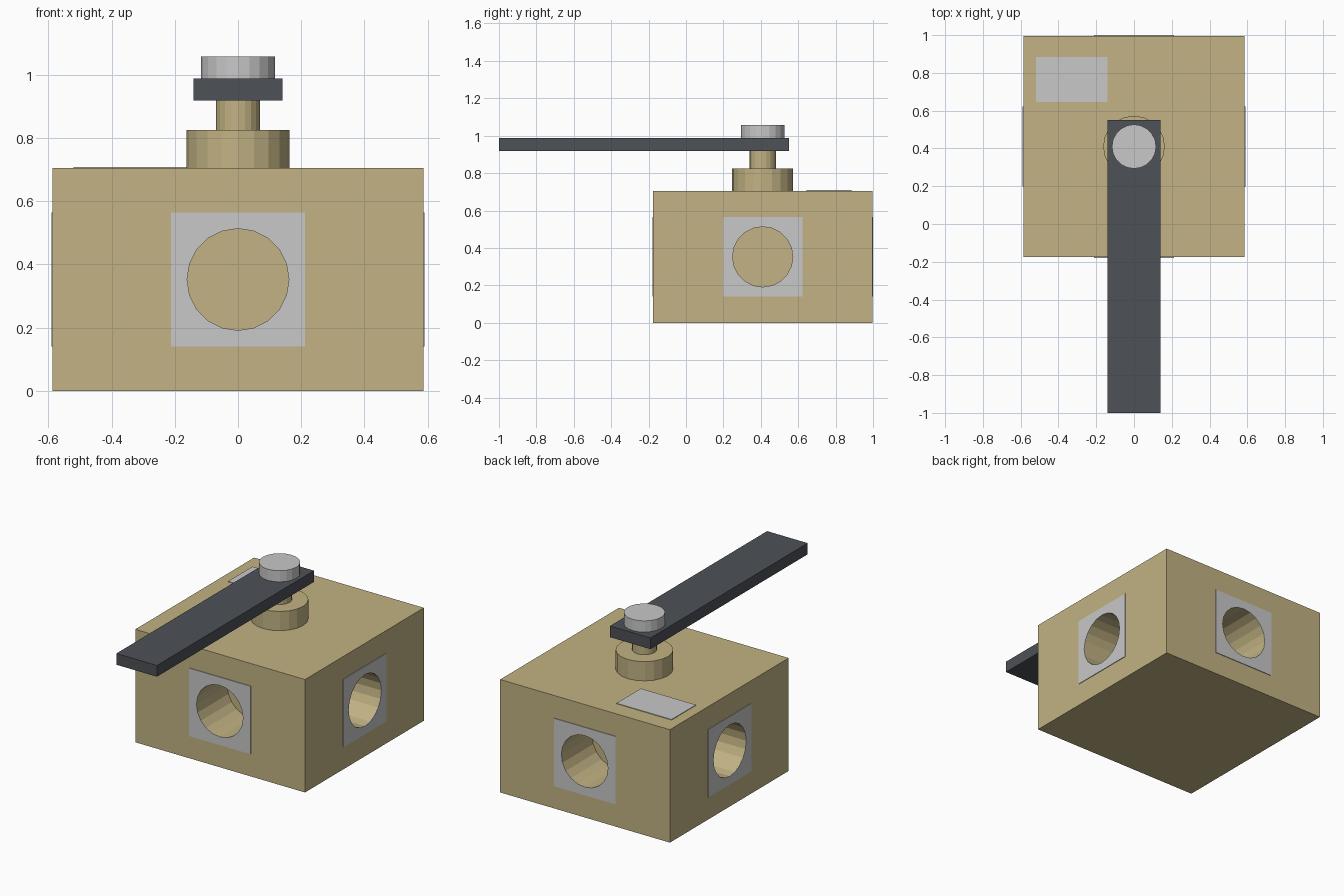
import bpy
from math import pi, cos, sin

cube = bpy.data.objects.get("Cube")
if cube:
    bpy.data.objects.remove(cube, do_unlink=True)


def material(name, color):
    m = bpy.data.materials.new(name)
    m.use_nodes = True
    m.diffuse_color = (*color, 1)
    m.node_tree.nodes["Principled BSDF"].inputs["Base Color"].default_value = (*color, 1)
    return m


BRASS = material("brass", (0.54, 0.45, 0.23))
STEEL = material("light steel", (0.58, 0.58, 0.58))
DARK = material("dark handle", (0.075, 0.082, 0.093))

CY = 0.41        # centre of the block and stem in y
HALF = 0.586     # half width of the block
TOP = 0.705      # height of the block
PORT_Z = TOP / 2
PLATE = 0.004    # thickness of the port plates


def finish(name, mat):
    ob = bpy.context.object
    ob.name = ob.data.name = name
    ob.data.materials.append(mat)
    return ob


def box(name, low, high, mat):
    mid = [(a + b) / 2 for a, b in zip(low, high)]
    bpy.ops.mesh.primitive_cube_add(size=1, location=mid)
    bpy.context.object.scale = [b - a for a, b in zip(low, high)]
    bpy.ops.object.transform_apply(location=False, rotation=False, scale=True)
    return finish(name, mat)


def cylinder(name, radius, z0, z1, mat):
    bpy.ops.mesh.primitive_cylinder_add(vertices=20, radius=radius, depth=z1 - z0,
                                        location=(0, CY, (z0 + z1) / 2))
    return finish(name, mat)


def cut(target, cutter):
    mod = target.modifiers.new("bore", "BOOLEAN")
    mod.operation = "DIFFERENCE"
    mod.solver = "EXACT"
    mod.object = cutter
    bpy.context.view_layer.objects.active = target
    bpy.ops.object.modifier_apply(modifier=mod.name)


# Block with a blind port and a square plate on each side
body = box("valve_body", (-HALF, CY - HALF, 0), (HALF, CY + HALF, TOP), BRASS)
for i, side in enumerate(("left", "back", "right", "front")):
    angle = i * pi / 2
    dx, dy = round(cos(angle)), round(sin(angle))
    face = HALF + PLATE / 2
    center = (dx * face, CY + dy * face, PORT_Z)
    half = (PLATE / 2 if dx else 0.212, PLATE / 2 if dy else 0.212, 0.212)
    plate = box(side + "_port_plate", [c - h for c, h in zip(center, half)],
                [c + h for c, h in zip(center, half)], STEEL)
    reach = HALF - 0.3 + 0.25   # bore runs 0.3 into the block
    bpy.ops.mesh.primitive_cylinder_add(
        vertices=20, radius=0.161, depth=0.5,
        location=(dx * reach, CY + dy * reach, PORT_Z),
        rotation=(pi / 2, 0, angle + pi / 2))
    bore = finish("bore_cutter", BRASS)
    bore.hide_render = True
    cut(body, bore)
    cut(plate, bore)
    bpy.data.objects.remove(bore, do_unlink=True)

# Label plate on the top
box("label_plate", (-0.52, 0.645, TOP), (-0.14, 0.885, TOP + PLATE), STEEL)

# Stem, handle and knob
cylinder("stem_collar", 0.163, TOP, 0.825, BRASS)
cylinder("stem_neck", 0.07, 0.825, 0.918, BRASS)
box("handle", (-0.14, -1, 0.918), (0.14, 0.55, 0.988), DARK)
cylinder("handle_nut", 0.117, 0.988, 1.058, STEEL)
